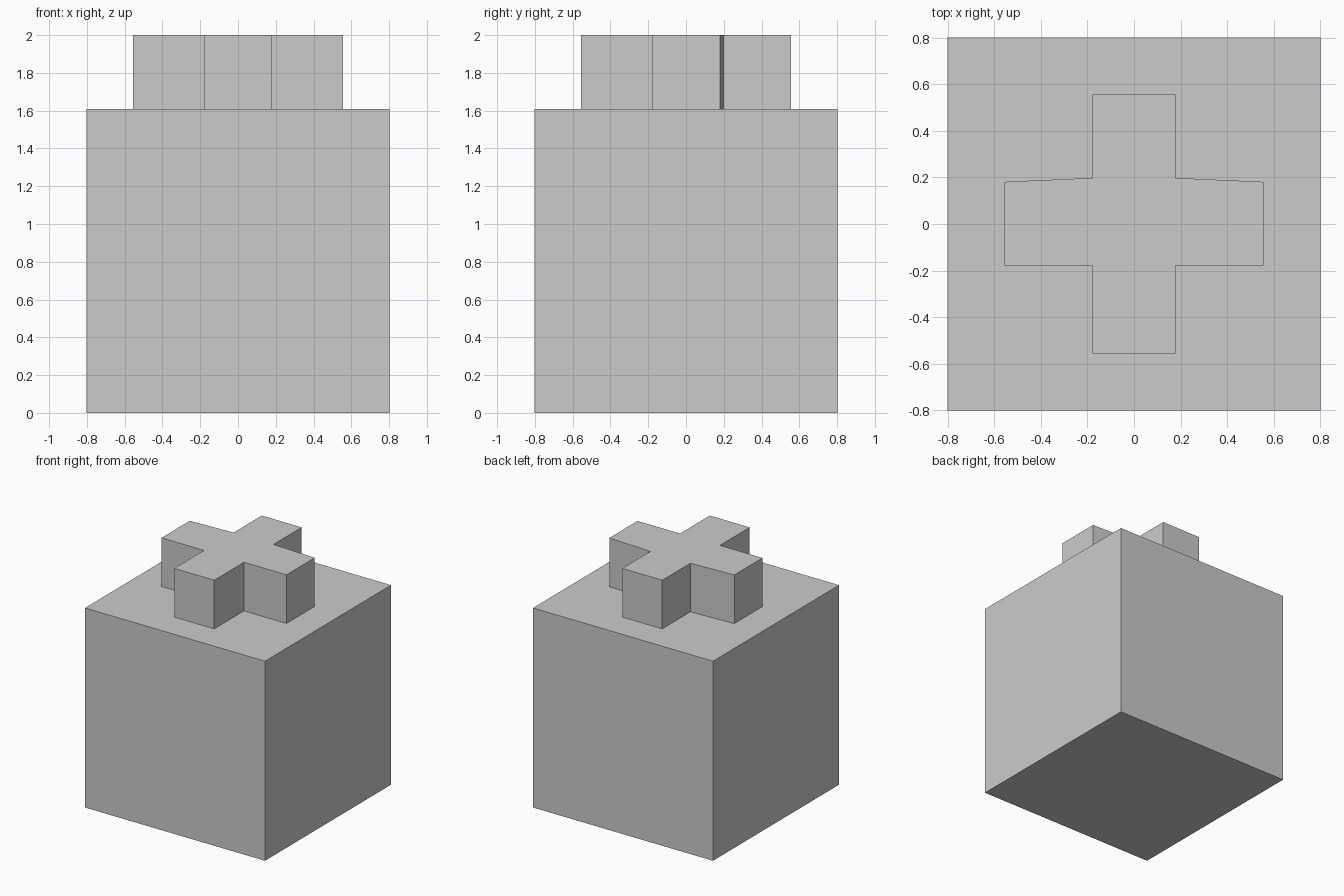
import bpy
import bmesh

if "Cube" in bpy.data.objects:
    bpy.data.objects.remove(bpy.data.objects["Cube"])

HALF = 0.802       # half width of the block
BLOCK_TOP = 1.608
TOP = 2.0
REACH, ARM = 0.557, 0.178   # cross arm length and half width


def extruded_part(name, outline, z0, z1):
    """Extrude a counter-clockwise outline from z0 to z1."""
    bm = bmesh.new()
    base = bm.faces.new([bm.verts.new((x, y, z0)) for x, y in outline])
    new = bmesh.ops.extrude_face_region(bm, geom=[base], use_keep_orig=True)["geom"]
    verts = [v for v in new if isinstance(v, bmesh.types.BMVert)]
    bmesh.ops.translate(bm, verts=verts, vec=(0, 0, z1 - z0))
    bmesh.ops.recalc_face_normals(bm, faces=bm.faces)
    mesh = bpy.data.meshes.new(name)
    bm.to_mesh(mesh)
    bm.free()
    obj = bpy.data.objects.new(name, mesh)
    bpy.context.collection.objects.link(obj)
    return obj


# Square block
extruded_part("block", [(-HALF, -HALF), (HALF, -HALF), (HALF, HALF), (-HALF, HALF)],
              0, BLOCK_TOP)

# Cross-shaped stud: right half mirrored; rear inner corners sit slightly further back
right = [(ARM, -REACH), (ARM, -ARM), (REACH, -ARM),
         (REACH, 0.181), (ARM, 0.198), (ARM, REACH)]
left = [(-x, y) for x, y in reversed(right)]
extruded_part("cross_stud", right + left, BLOCK_TOP, TOP)
